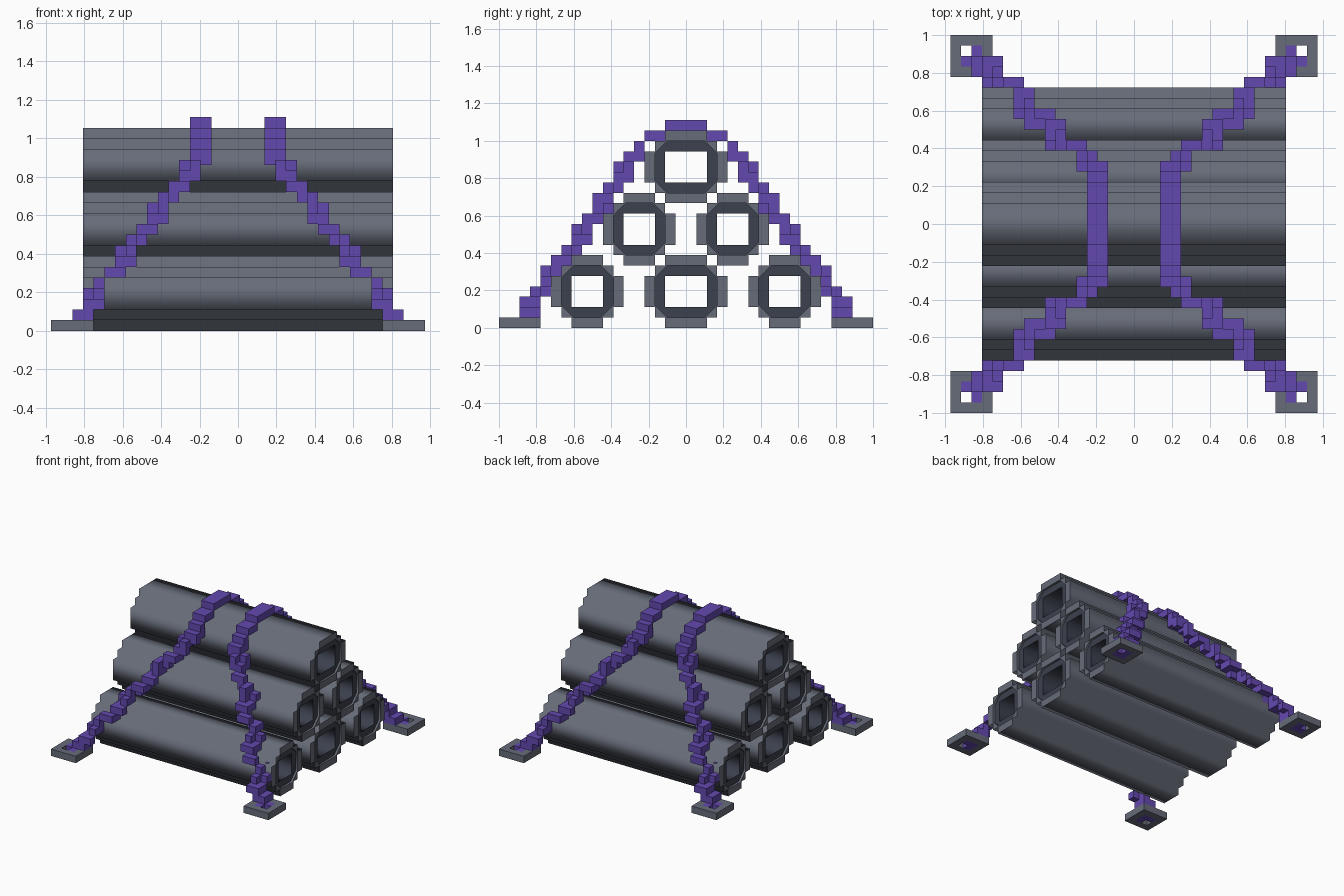
import bpy, bmesh
from mathutils import Matrix

if "Cube" in bpy.data.objects:
    bpy.data.objects.remove(bpy.data.objects["Cube"], do_unlink=True)

U = 1 / 18  # size of one block


def material(name, rgb):
    m = bpy.data.materials.new(name)
    m.use_nodes = True
    m.diffuse_color = (*rgb, 1)
    m.node_tree.nodes["Principled BSDF"].inputs["Base Color"].default_value = (*rgb, 1)
    return m


STEEL = material("steel grey", (0.135, 0.15, 0.19))
DARK = material("dark steel", (0.045, 0.052, 0.075))
PURPLE = material("purple", (0.127, 0.066, 0.434))


def add_object(name, bm, mat):
    bmesh.ops.recalc_face_normals(bm, faces=bm.faces)
    mesh = bpy.data.meshes.new(name)
    bm.to_mesh(mesh)
    bm.free()
    mesh.materials.clear()
    mesh.materials.append(mat)
    obj = bpy.data.objects.new(name, mesh)
    bpy.context.collection.objects.link(obj)
    return obj


def boxes(name, spans, mat, sx=1, sy=1):
    """Join boxes given as (x0, x1, y0, y1, z0, z1) in blocks, mirrored by sx, sy."""
    bm = bmesh.new()
    for x0, x1, y0, y1, z0, z1 in spans:
        centre = Matrix.Translation((sx * (x0 + x1) * U / 2, sy * (y0 + y1) * U / 2, (z0 + z1) * U / 2))
        size = Matrix.Diagonal(((x1 - x0) * U, (y1 - y0) * U, (z1 - z0) * U, 1))
        bmesh.ops.create_cube(bm, size=1, matrix=centre @ size)
    return add_object(name, bm, mat)


def tube(name, loops, half_length, cy, cz, mat):
    """Extrude an outline with a hole along x."""
    curve = bpy.data.curves.new(name, "CURVE")
    curve.dimensions = "2D"
    curve.fill_mode = "BOTH"
    curve.extrude = half_length * U
    for loop in loops:
        spline = curve.splines.new("POLY")
        spline.points.add(len(loop) - 1)
        for point, (a, b) in zip(spline.points, loop):
            point.co = (a * U, b * U, 0, 1)
        spline.use_cyclic_u = True
    helper = bpy.data.objects.new(name + "_outline", curve)
    mesh = bpy.data.meshes.new_from_object(helper)
    bm = bmesh.new()
    bm.from_mesh(mesh)
    bpy.data.objects.remove(helper)
    bpy.data.curves.remove(curve)
    bpy.data.meshes.remove(mesh)
    bmesh.ops.remove_doubles(bm, verts=bm.verts, dist=1e-5)
    place = Matrix(((0, 0, 1, 0), (1, 0, 0, cy * U), (0, 1, 0, cz * U), (0, 0, 0, 1)))
    bm.transform(place)
    return add_object(name, bm, mat)


def symmetric(quarter):
    """Complete a quarter outline around both axes."""
    half = quarter + [(-a, b) for a, b in reversed(quarter)]
    return half + [(-a, -b) for a, b in half]


# Stack of six pipes: name, centre y, centre z, half width
PIPES = [("bottom_front_pipe", -9.5, 3.5, 3.5), ("bottom_middle_pipe", 0, 3.5, 4),
         ("bottom_back_pipe", 9.5, 3.5, 3.5), ("middle_front_pipe", -4.5, 9.5, 3.5),
         ("middle_back_pipe", 4.5, 9.5, 3.5), ("top_pipe", 0, 15.5, 4)]
for name, cy, cz, w in PIPES:
    outer = symmetric([(w, 1.5), (w - 1, 1.5), (w - 1, 2.5), (w - 2, 2.5), (w - 2, 3.5)])
    bore = symmetric([(w - 1, 1.3), (w - 2.2, 2.5)])
    hole = symmetric([(w - 2, 1.5)])
    tube(name, [outer, bore], 14.5, cy, cz, STEEL)
    tube(name + "_lining", [bore, hole], 14.2, cy, cz, DARK)

# Straps over the top pipe
for side, sx in (("left", 1), ("right", -1)):
    spans = [(2.5, 4.5, -2, 2, 19, 20)]
    for s in (1, -1):
        for y0, y1, z0, z1 in ((2, 4, 18, 19), (4, 5, 16, 18), (5, 6, 15.5, 17)):
            spans.append((2.5, 4.5, min(s * y0, s * y1), max(s * y0, s * y1), z0, z1))
    boxes(side + "_strap", spans, PURPLE, sx)

# Chain link centres at the bottom of each four-block step
LINKS = [(15, 16, -1), (13.5, 14.7, 3), (10.5, 11.5, 7), (7.5, 8.6, 11), (4.5, 6, 15)]


def chain_spans():
    spans = [(14.5, 15.5, 15, 17, 0, 1), (15.5, 16.5, 15, 16, 0, 1),
             (13.5, 15.5, 14, 16, 1, 2)]
    for z in range(2, 16):
        i = max(1, min(3, (z - 3) // 4 + 1))
        a, b = LINKS[i], LINKS[i + 1]
        t = max(0, min(1, (z + 0.5 - a[2]) / 4))
        x = round(a[0] + (b[0] - a[0]) * t - 1.5) + 0.5
        y = round(a[1] + (b[1] - a[1]) * t - 1)
        # flat links lie across the chain, upright links along it
        if z % 4 in (2, 3):
            cells = ((0, 1), (1, 0), (0, 0) if z % 4 == 3 else (1, 1))
        else:
            cells = ((0, 0), (1, 1), (1, 0) if z % 4 == 0 else (0, 1))
        for dx, dy in cells:
            spans.append((x + dx, x + dx + 1, y + dy, y + dy + 1, z, z + 1))
    return spans


# Anchor pads with a square hole, and the chains running up from them
PAD = [(13.5, 14.5, 14, 18, 0, 1), (16.5, 17.5, 14, 18, 0, 1),
       (14.5, 16.5, 14, 15, 0, 1), (14.5, 16.5, 17, 18, 0, 1)]
for side, sx in (("left", 1), ("right", -1)):
    for end, sy in (("front", -1), ("back", 1)):
        boxes(f"{end}_{side}_anchor", PAD, STEEL, sx, sy)
        boxes(f"{end}_{side}_chain", chain_spans(), PURPLE, sx, sy)
